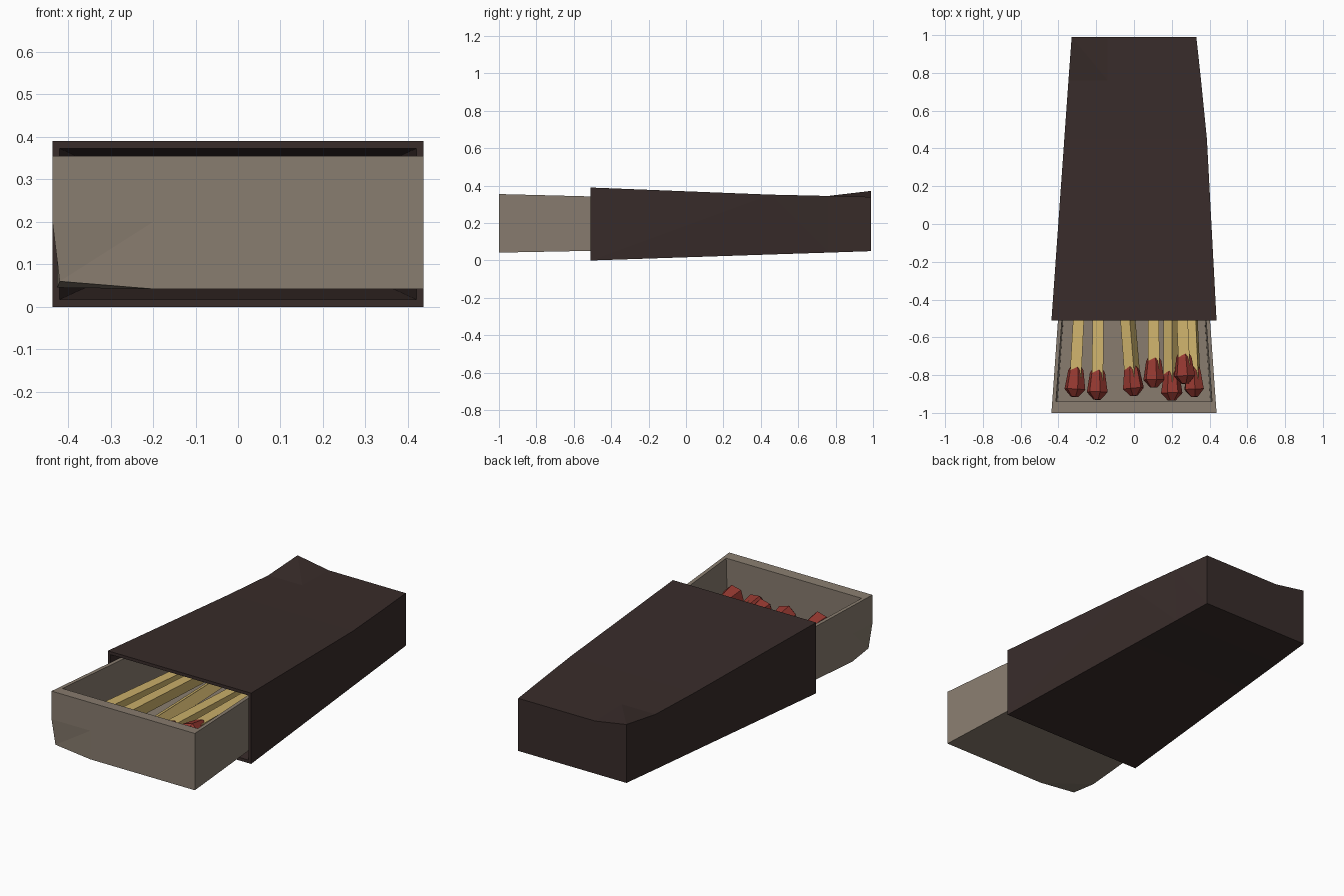
import bpy, bmesh
from math import pi
from mathutils import Vector, Matrix

if "Cube" in bpy.data.objects:
    bpy.data.objects.remove(bpy.data.objects["Cube"])


def material(name, rgb):
    m = bpy.data.materials.new(name)
    m.diffuse_color = (*rgb, 1)
    m.use_nodes = True
    m.node_tree.nodes["Principled BSDF"].inputs["Base Color"].default_value = m.diffuse_color
    return m


SLEEVE = material("dark_card", (0.04, 0.025, 0.023))
TRAY = material("tan_card", (0.25, 0.205, 0.16))
WOOD = material("pale_wood", (0.62, 0.45, 0.15))
RED = material("red_tip", (0.30, 0.04, 0.03))


def loft(name, rings, mat):
    """Bridge successive rings of points and cap both ends."""
    bm = bmesh.new()
    loops = [[bm.verts.new(p) for p in r] for r in rings]
    n = len(loops[0])
    for a, b in zip(loops, loops[1:]):
        for i in range(n):
            j = (i + 1) % n
            bm.faces.new((a[i], a[j], b[j], b[i]))
    bm.faces.new(loops[0])
    bm.faces.new(loops[-1])
    bmesh.ops.recalc_face_normals(bm, faces=bm.faces[:])
    bmesh.ops.triangulate(bm, faces=[f for f in bm.faces if len(f.verts) > 3])
    me = bpy.data.meshes.new(name)
    bm.to_mesh(me)
    bm.free()
    me.materials.append(mat)
    ob = bpy.data.objects.new(name, me)
    bpy.context.collection.objects.link(ob)
    return ob


def sleeve_ring(y, x, lo, hi, right=None, corner=None):
    """Section: two bottom corners, top right, top middle, top left."""
    r = right or x
    return [(-x, y, lo), (x, y, lo), (r, y, hi), (-0.14, y, hi),
            (-x, y, corner or hi)]


# Sleeve: tapered shell, open in front, with one lifted rear corner
loft("sleeve", [
    sleeve_ring(0.96, 0.315, 0.065, 0.325),
    sleeve_ring(-0.51, 0.42, 0.017, 0.373),
    sleeve_ring(-0.51, 0.437, 0.0, 0.39),
    sleeve_ring(0.45, 0.369, 0.032, 0.352, right=0.386),
    sleeve_ring(0.76, 0.347, 0.042, 0.345, right=0.355),
    sleeve_ring(0.99, 0.33, 0.05, 0.340, corner=0.372),
], SLEEVE)


def tray_ring(front, back, xf, xb, zf, zb, corner=None):
    """Plan outline: front middle, front right, back right, back left,
    left side, front left."""
    t = 0.11
    return [(-0.2, front, zf), (xf, front, zf), (xb, back, zb),
            (-xb, back, zb),
            (-xf + (xf - xb) * t, front + (back - front) * t, zf + (zb - zf) * t),
            corner or (-xf, front, zf)]


# Tray: open drawer with a worn lower front corner
loft("tray", [
    tray_ring(-1.0, 0.45, 0.437, 0.335, 0.042, 0.07, (-0.42, -0.99, 0.06)),
    tray_ring(-1.0, 0.45, 0.437, 0.335, 0.2, 0.2),
    tray_ring(-1.0, 0.45, 0.437, 0.335, 0.355, 0.318),
    tray_ring(-0.94, 0.41, 0.413, 0.315, 0.353, 0.319),
    tray_ring(-0.94, 0.41, 0.405, 0.31, 0.085, 0.095),
], TRAY)


def lathe_rings(profile, sides, tip, tail, roll):
    """Rings of (distance, radius) along the line from tip to tail."""
    tip, tail = Vector(tip), Vector(tail)
    d = (tail - tip).normalized()
    side = d.cross(Vector((0, 0, 1))).normalized()
    rings = []
    for dist, rad in profile:
        rings.append([tip + d * dist + Matrix.Rotation(
            roll + 2 * pi * i / sides, 3, d) @ side * rad for i in range(sides)])
    return rings


# Matches: tip x, tip y, tip z, tail x, tail z, stick roll
matches = [
    (-0.315, -0.915, 0.185, -0.25, 0.13, pi / 4),
    (-0.195, -0.93, 0.185, -0.18, 0.13, pi / 4),
    (0.0, -0.91, 0.18, -0.10, 0.13, 0.25),
    (0.105, -0.865, 0.20, 0.10, 0.15, pi / 4),
    (0.20, -0.935, 0.175, 0.19, 0.13, 0.1),
    (0.27, -0.845, 0.24, 0.22, 0.19, pi / 4),
    (0.32, -0.915, 0.18, 0.27, 0.13, 0.6),
]
for k, (x, y, z, tx, tz, roll) in enumerate(matches, 1):
    tip, tail = (x, y, z), (tx, 0.33, tz)
    length = (Vector(tail) - Vector(tip)).length
    loft(f"match_stick_{k}", lathe_rings(
        [(0.08, 0.043), (length, 0.036)], 4, tip, tail, roll), WOOD)
    loft(f"match_head_{k}", lathe_rings(
        [(0, 0.02), (0.04, 0.057), (0.14, 0.042), (0.19, 0.012)], 6,
        tip, tail, roll), RED)
